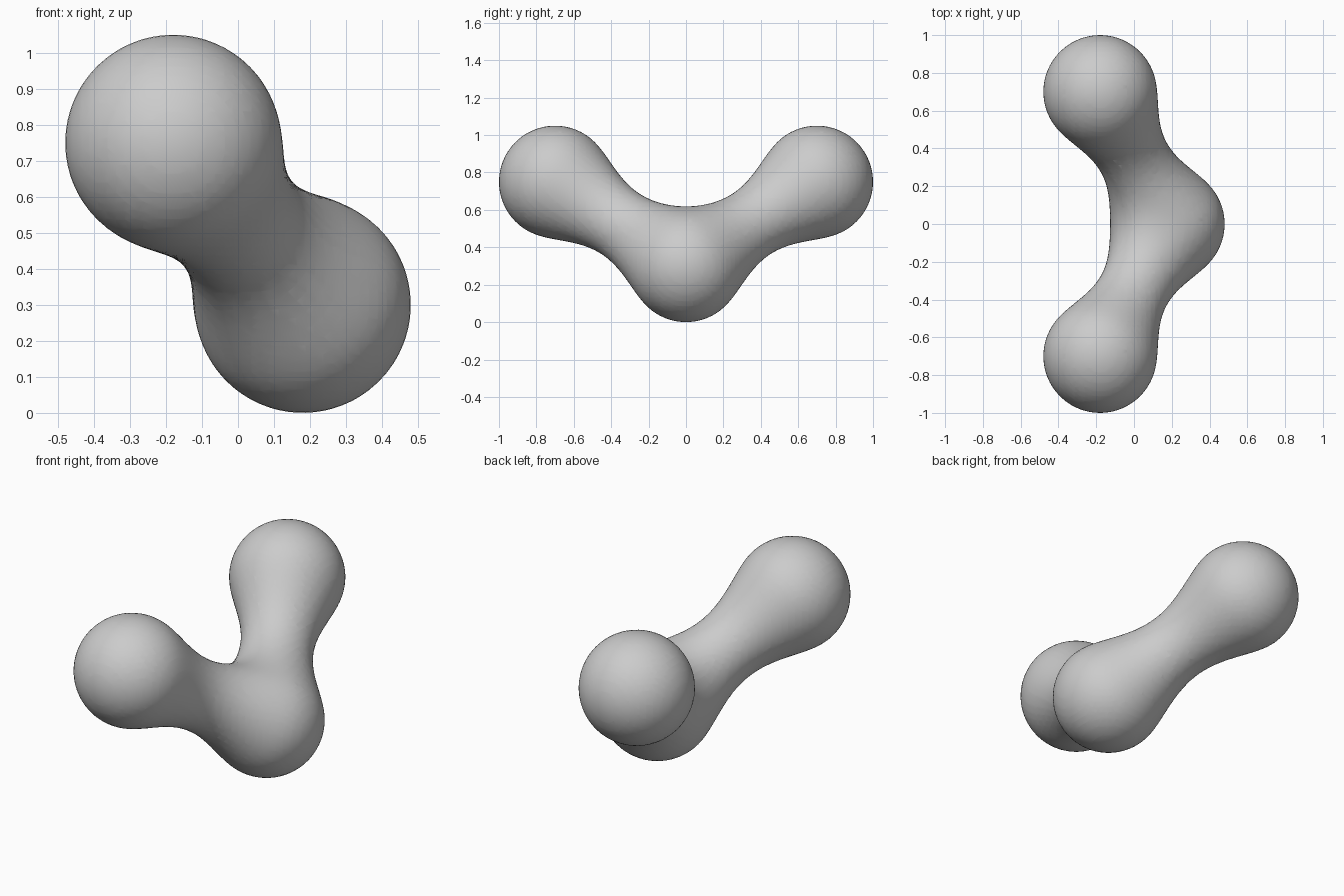
import bpy

if "Cube" in bpy.data.objects:
    bpy.data.objects.remove(bpy.data.objects["Cube"])

# Three equal balls blended into one bent, smooth body
BALL_RADIUS = 0.30
REACH = 0.909          # influence radius, sets the thickness of the necks
CENTRES = [(0.18, 0.0, 0.30), (-0.18, 0.70, 0.75), (-0.18, -0.70, 0.75)]

meta = bpy.data.metaballs.new("blended_balls")
meta.resolution = meta.render_resolution = 0.025
meta.threshold = (1 - (BALL_RADIUS / REACH) ** 2) ** 3
for centre in CENTRES:
    ball = meta.elements.new(type='BALL')
    ball.co = centre
    ball.radius = REACH
    ball.stiffness = 1.0

source = bpy.data.objects.new("blended_balls", meta)
bpy.context.collection.objects.link(source)
bpy.context.view_layer.update()

# Freeze the blend as a smooth-shaded mesh
bpy.ops.object.select_all(action='DESELECT')
source.select_set(True)
bpy.context.view_layer.objects.active = source
bpy.ops.object.convert(target='MESH')
body = bpy.context.view_layer.objects.active
body.name = "three_ball_body"
for poly in body.data.polygons:
    poly.use_smooth = True
